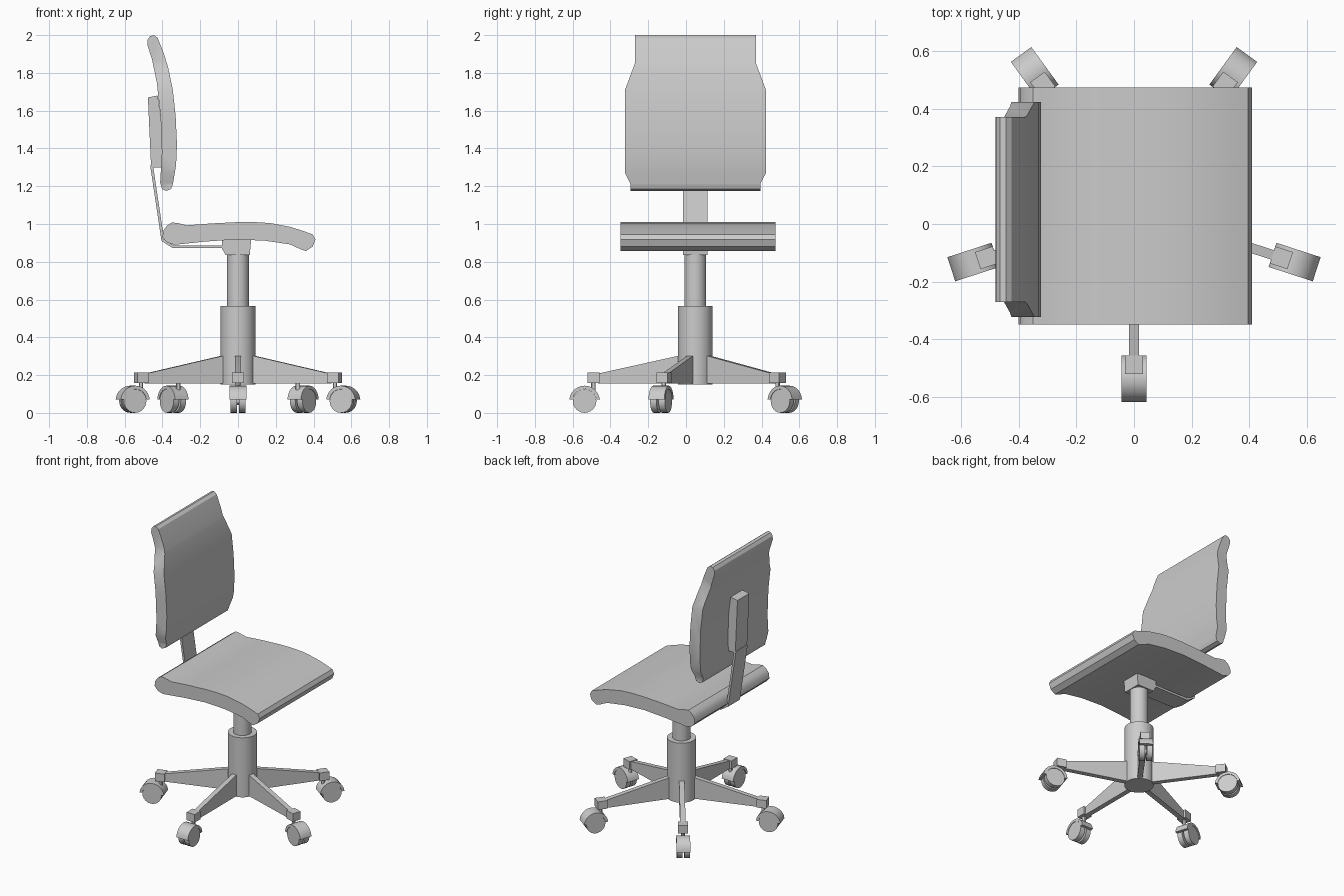
import bpy, bmesh, math
from mathutils import Matrix, Vector

if "Cube" in bpy.data.objects:
    bpy.data.objects.remove(bpy.data.objects["Cube"])

CY = 0.049  # y of the column axis


def finish(name, bm, mat=None):
    if mat:
        bm.transform(mat)
    bmesh.ops.recalc_face_normals(bm, faces=bm.faces)
    me = bpy.data.meshes.new(name)
    bm.to_mesh(me)
    bm.free()
    ob = bpy.data.objects.new(name, me)
    bpy.context.collection.objects.link(ob)
    bpy.ops.object.select_all(action='DESELECT')
    ob.select_set(True)
    bpy.context.view_layer.objects.active = ob
    bpy.ops.object.shade_smooth_by_angle(angle=math.radians(30))
    return ob


def prism_bm(pts, y0, y1):
    """Extrude an x-z outline along y."""
    bm = bmesh.new()
    f = bm.faces.new([bm.verts.new((x, y0, z)) for x, z in pts])
    r = bmesh.ops.extrude_face_region(bm, geom=[f])
    vs = [v for v in r['geom'] if isinstance(v, bmesh.types.BMVert)]
    bmesh.ops.translate(bm, verts=vs, vec=(0, y1 - y0, 0))
    return bm


def prism(name, pts, y0, y1, mat=None):
    return finish(name, prism_bm(pts, y0, y1), mat)


def cylinder(name, r, z0, z1, mat, seg=32):
    bm = bmesh.new()
    bmesh.ops.create_cone(bm, cap_ends=True, segments=seg, radius1=r, radius2=r,
                          depth=z1 - z0,
                          matrix=Matrix.Translation((0, 0, (z0 + z1) / 2)))
    return finish(name, bm, mat)


def rect(x0, x1, z0, z1):
    return [(x0, z0), (x1, z0), (x1, z1), (x0, z1)]


axis = Matrix.Translation((0, CY, 0))

# Column and seat mount
cylinder("column_sleeve", 0.092, 0.15, 0.565, axis)
cylinder("gas_lift", 0.058, 0.5, 0.85, axis)
prism("seat_mount", [(-0.065, 0.835), (0.062, 0.835), (0.07, 0.92), (-0.085, 0.92),
                     (-0.085, 0.87)], -0.065, 0.065, axis)

# Seat cushion
prism("seat", [(-.40, .93), (-.395, .965), (-.377, .99), (-.35, 1.008), (-.32, 1.005),
               (-.27, .993), (-.14, 1.003), (0, 1.01), (.09, 1.01), (.17, 1.005),
               (.275, .985), (.34, .965), (.395, .945), (.41, .918), (.395, .88),
               (.36, .857), (.33, .867), (.275, .892), (.14, .912), (-.015, .918),
               (-.175, .907), (-.335, .89), (-.375, .902)], -0.348, 0.474)

# Backrest: side profile, with its width varying by height
back = prism_bm([(-.48, 1.95), (-.479, 1.975), (-.465, 1.995), (-.445, 2.0),
                 (-.425, 1.985), (-.395, 1.91), (-.37, 1.83), (-.345, 1.71),
                 (-.33, 1.57), (-.323, 1.42), (-.328, 1.31), (-.345, 1.21),
                 (-.355, 1.185), (-.38, 1.175), (-.402, 1.185), (-.412, 1.22),
                 (-.403, 1.38), (-.41, 1.57), (-.43, 1.75), (-.455, 1.87)], -1, 1)
for z in (1.85, 1.71, 1.27, 1.215):
    bmesh.ops.bisect_plane(back, geom=back.verts[:] + back.edges[:] + back.faces[:],
                           dist=1e-5, plane_co=(0, 0, z), plane_no=(0, 0, 1))
widths = [(1.0, .345), (1.215, .345), (1.27, .373), (1.71, .373), (1.85, .321), (2.1, .321)]
for v in back.verts:
    for (za, wa), (zb, wb) in zip(widths, widths[1:]):
        if za <= v.co.z < zb:
            w = wa + (wb - wa) * (v.co.z - za) / (zb - za)
            break
    v.co.y *= w
finish("backrest", back, Matrix.Translation((0, 0.05, 0)))

# Bent support bar and the thicker pad behind the backrest
prism("back_support_bar", [(-.08, .872), (-.345, .872), (-.405, .91), (-.465, 1.31),
                           (-.45, 1.31), (-.391, .918), (-.34, .887), (-.08, .887)],
      -0.065, 0.065, axis)
prism("back_support_pad", [(-.46, 1.3), (-.477, 1.67), (-.425, 1.68), (-.40, 1.5),
                           (-.395, 1.3)], -0.065, 0.065, axis)

# Five legs with twin-wheel casters, each built along +x and turned into place
WX, WZ = 0.586, 0.063
hood = [(WX + r * math.cos(a), WZ + r * math.sin(a))
        for r, angs in ((.081, range(6, 175, 14)), (.063, range(174, 5, -14)))
        for a in map(math.radians, angs)]
for i in range(5):
    m = axis @ Matrix.Rotation(math.radians(-90 + 72 * i), 4, 'Z')
    n = str(i + 1)
    prism("leg_" + n, [(0.02, .155), (.515, .155), (.515, .208), (.085, .303), (0.02, .303)],
          -.017, .017, m)
    prism("leg_end_block_" + n, rect(.506, .57, .157, .213), -.031, .031, m)
    cylinder("caster_stem_" + n, .012, .12, .165, m @ Matrix.Translation((.54, 0, 0)), 12)
    prism("caster_hood_" + n, hood, -.044, .044, m)
    hub = m @ Matrix.Translation((WX, 0, WZ)) @ Matrix.Rotation(math.pi / 2, 4, 'X')
    cylinder("caster_axle_" + n, .02, -.02, .02, hub, 12)
    for s, side in ((-1, "a"), (1, "b")):
        z = sorted((s * .006, s * .041))
        cylinder("caster_wheel_" + n + side, .0625, z[0], z[1], hub, 24)
